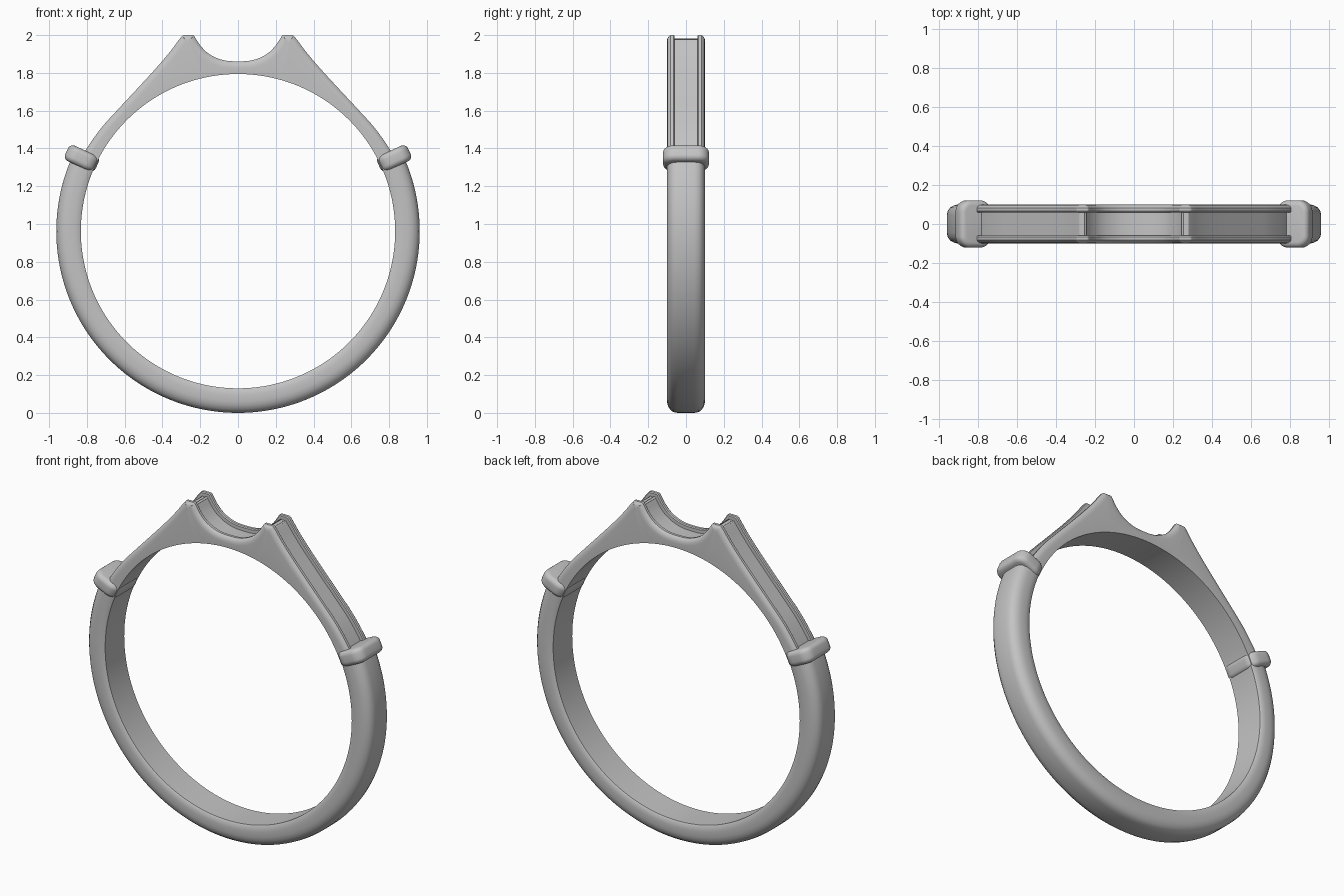
import bpy, bmesh, math
from mathutils import Vector

if "Cube" in bpy.data.objects:
    bpy.data.objects.remove(bpy.data.objects["Cube"])

CZ, RIN, ROUT = 0.962, 0.832, 0.962   # ring centre height, inner and outer radius

metal = bpy.data.materials.new("grey_metal")
metal.diffuse_color = (0.55, 0.55, 0.55, 1)
metal.use_nodes = True
metal.node_tree.nodes["Principled BSDF"].inputs["Base Color"].default_value = metal.diffuse_color


def finish(name, bm, angle=35):
    bmesh.ops.recalc_face_normals(bm, faces=bm.faces)
    me = bpy.data.meshes.new(name)
    bm.to_mesh(me)
    bm.free()
    ob = bpy.data.objects.new(name, me)
    bpy.context.collection.objects.link(ob)
    me.materials.append(metal)
    bpy.ops.object.select_all(action='DESELECT')
    ob.select_set(True)
    bpy.context.view_layer.objects.active = ob
    bpy.ops.object.shade_smooth_by_angle(angle=math.radians(angle))
    return ob


def loft(name, sections):
    """Skin a row of closed cross-sections and cap both ends."""
    bm = bmesh.new()
    rows = [[bm.verts.new(p) for p in s] for s in sections]
    n = len(rows[0])
    for a, b in zip(rows, rows[1:]):
        for i in range(n):
            j = (i + 1) % n
            bm.faces.new((a[i], a[j], b[j], b[i]))
    bm.faces.new(rows[0])
    bm.faces.new(rows[-1])
    return finish(name, bm)


def mirror_y(half):
    return half + [(-y, d) for y, d in reversed(half)]


def spline(pts, steps):
    """Catmull-Rom curve through the points."""
    p = [pts[0]] + pts + [pts[-1]]
    out = []
    for i in range(1, len(p) - 2):
        for k in range(steps):
            t = k / steps
            a, b, c, d = p[i - 1:i + 3]
            out.append(0.5 * (2 * b + (c - a) * t + (2 * a - 5 * b + 4 * c - d) * t * t
                              + (3 * b - a - 3 * c + d) * t ** 3))
    return out + [pts[-1]]


# lower band: flat inside, rounded outside
half = [(0.092, RIN), (0.098, RIN + 0.008), (0.101, RIN + 0.035), (0.101, RIN + 0.07),
        (0.096, RIN + 0.092), (0.085, RIN + 0.112), (0.068, RIN + 0.125), (0.045, ROUT)]
sections = []
for k in range(129):
    a = math.radians(155 + 230 * k / 128)
    sections.append([(r * math.cos(a), y, CZ + r * math.sin(a)) for y, r in mirror_y(half)])
loft("lower_band", sections)

# upper shoulders: grooved rails that rise to two horns around a scooped seat
right = [Vector(p) for p in (
    (0.84, 1.32), (0.804, 1.395), (0.725, 1.507), (0.64, 1.602), (0.53, 1.72),
    (0.434, 1.825), (0.36, 1.912), (0.305, 1.985), (0.285, 2.0), (0.24, 2.0),
    (0.226, 1.985), (0.195, 1.94), (0.15, 1.898), (0.08, 1.868), (0, 1.861))]
profile = spline(right + [Vector((-p.x, p.y)) for p in reversed(right[:-1])], 5)
for p in profile:
    p.y = min(p.y, 2.0)
rail = [(0.1, 0.036), (0.098, 0.02), (0.092, 0.008), (0.082, 0.0),
        (0.066, 0.0), (0.06, 0.005), (0.06, 0.026)]
sections = []
for i, p in enumerate(profile):
    t = (profile[min(i + 1, len(profile) - 1)] - profile[max(i - 1, 0)]).normalized()
    inward = Vector((-t.y, t.x))
    a = math.atan2(p.y - CZ, p.x)
    inner = (RIN * math.cos(a), CZ + RIN * math.sin(a))
    ring = [(inner[0], 0.098, inner[1])]
    for y, d in mirror_y(rail):
        q = p + inward * d
        ring.append((q.x, y, q.y))
    ring.append((inner[0], -0.098, inner[1]))
    sections.append(ring)
loft("grooved_shoulders", sections)

# collars covering the joints
for side, name in ((1, "right_collar"), (-1, "left_collar")):
    bm = bmesh.new()
    bmesh.ops.create_cube(bm, size=1)
    bmesh.ops.scale(bm, verts=bm.verts, vec=(0.178, 0.244, 0.09))
    long_edges = [e for e in bm.edges if abs(e.verts[0].co.z - e.verts[1].co.z) > 0.05]
    bmesh.ops.bevel(bm, geom=long_edges, offset=0.06, segments=8, profile=0.5, affect='EDGES')
    rims = [e for e in bm.edges if abs(e.verts[0].co.z - e.verts[1].co.z) < 0.01]
    bmesh.ops.bevel(bm, geom=rims, offset=0.028, segments=5, profile=0.5, affect='EDGES')
    ob = finish(name, bm, 40)
    a = math.radians(25)
    ob.location = (side * 0.912 * math.cos(a), 0, CZ + 0.912 * math.sin(a))
    ob.rotation_euler = (0, -a if side > 0 else a, 0)
